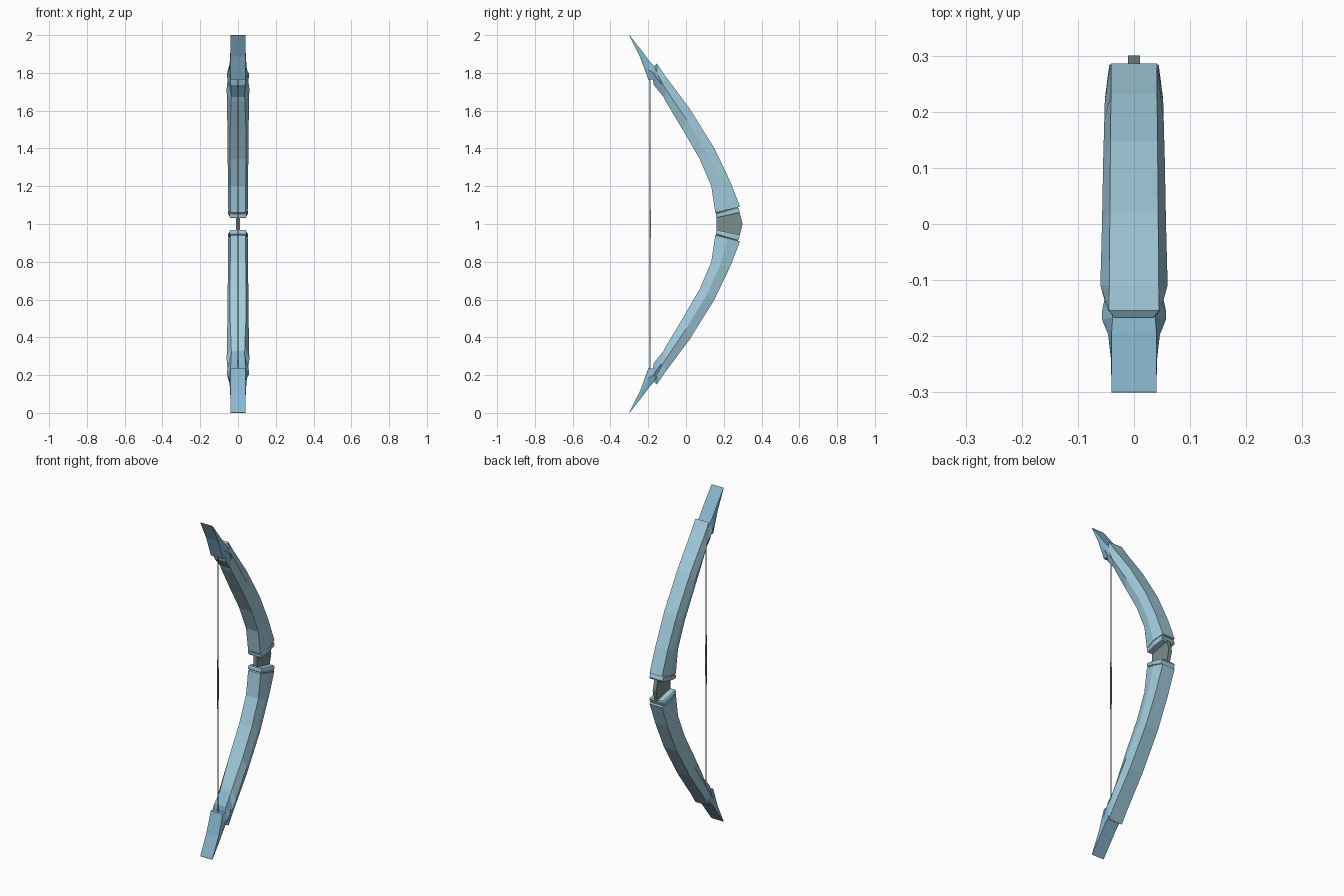
import bpy, bmesh


def material(name, col):
    m = bpy.data.materials.new(name)
    m.diffuse_color = (*col, 1)
    return m


blue = material("limb_blue", (0.36, 0.60, 0.72))
deep = material("tip_blue", (0.25, 0.47, 0.62))
dark = material("grip_grey", (0.20, 0.27, 0.27))
cord = material("cord_olive", (0.30, 0.29, 0.20))


def loft(name, rings, mat, mirror=True):
    """Skin a list of rings (x, y, z); mirrored about the mid height z = 1."""
    bm = bmesh.new()
    loops = [[bm.verts.new((x, y, z - 1)) for x, y, z in r] for r in rings]
    n = len(loops[0])
    for a, b in zip(loops, loops[1:]):
        for i in range(n):
            j = (i + 1) % n
            bm.faces.new((a[i], a[j], b[j], b[i]))
    bm.faces.new(loops[0][::-1])
    bm.faces.new(loops[-1])
    bmesh.ops.recalc_face_normals(bm, faces=bm.faces)
    me = bpy.data.meshes.new(name)
    bm.to_mesh(me)
    bm.free()
    me.materials.append(mat)
    ob = bpy.data.objects.new(name, me)
    ob.location.z = 1
    bpy.context.collection.objects.link(ob)
    if mirror:
        mod = ob.modifiers.new("mirror", "MIRROR")
        mod.use_axis = (False, False, True)
        mod.use_mirror_merge = False
    return ob


def hexring(outer, inner, wo, wm, wi, t=0.5):
    """Six-sided section: flat outer and inner faces, ridge on each flank."""
    (oy, oz), (iy, iz) = outer, inner
    my, mz = oy + (iy - oy) * t, oz + (iz - oz) * t
    return [(wo, oy, oz), (wm, my, mz), (wi, iy, iz),
            (-wi, iy, iz), (-wm, my, mz), (-wo, oy, oz)]


# curved limbs
loft("limb", [hexring(*s) for s in [
    ((0.274, 1.088), (0.160, 1.055), 0.036, 0.046, 0.036),
    ((0.286, 1.092), (0.155, 1.060), 0.041, 0.052, 0.041),
    ((0.233, 1.228), (0.134, 1.200), 0.041, 0.053, 0.041),
    ((0.148, 1.405), (0.072, 1.345), 0.042, 0.055, 0.042),
    ((0.020, 1.610), (-0.018, 1.500), 0.043, 0.057, 0.042),
    ((-0.110, 1.785), (-0.108, 1.650), 0.044, 0.060, 0.036),
    ((-0.154, 1.849), (-0.150, 1.740), 0.045, 0.048, 0.034),
    ((-0.167, 1.840), (-0.160, 1.760), 0.034, 0.040, 0.030),
]], blue)

# collars beside the grip
loft("collar", [hexring(*s) for s in [
    ((0.280, 1.057), (0.163, 1.032), 0.041, 0.046, 0.041),
    ((0.284, 1.066), (0.160, 1.038), 0.044, 0.052, 0.044),
    ((0.276, 1.086), (0.158, 1.052), 0.044, 0.052, 0.044),
    ((0.272, 1.090), (0.163, 1.058), 0.040, 0.046, 0.040),
]], blue)

# flared blade tips
loft("tip", [hexring(*s) for s in [
    ((-0.090, 1.740), (-0.108, 1.660), 0.034, 0.045, 0.034),
    ((-0.140, 1.810), (-0.170, 1.735), 0.038, 0.057, 0.038),
    ((-0.166, 1.832), (-0.175, 1.765), 0.038, 0.057, 0.040),
    ((-0.195, 1.865), (-0.200, 1.765), 0.040, 0.046, 0.040),
    ((-0.240, 1.925), (-0.244, 1.886), 0.040, 0.041, 0.040),
    ((-0.299, 2.000), (-0.300, 1.998), 0.040, 0.040, 0.040),
]], deep)

# thin central grip: a side profile given thickness
profile = [(0.28, 1.075), (0.30, 1.0), (0.28, 0.925), (0.162, 0.95), (0.162, 1.05)]
loft("grip", [[(x, y, z) for y, z in profile] for x in (-0.011, 0.011)],
     dark, mirror=False)


def square(z, h, y=-0.19):
    return [(-h, y - h, z), (h, y - h, z), (h, y + h, z), (-h, y + h, z)]


# bowstring, with a thicker served section in the middle
loft("string", [square(z, 0.002) for z in (1.0, 1.4, 1.78)], cord)
loft("string_serving", [square(z, h) for z, h in
     [(0.84, 0.0025), (0.98, 0.004), (1.02, 0.004), (1.16, 0.0025)]], cord, mirror=False)
